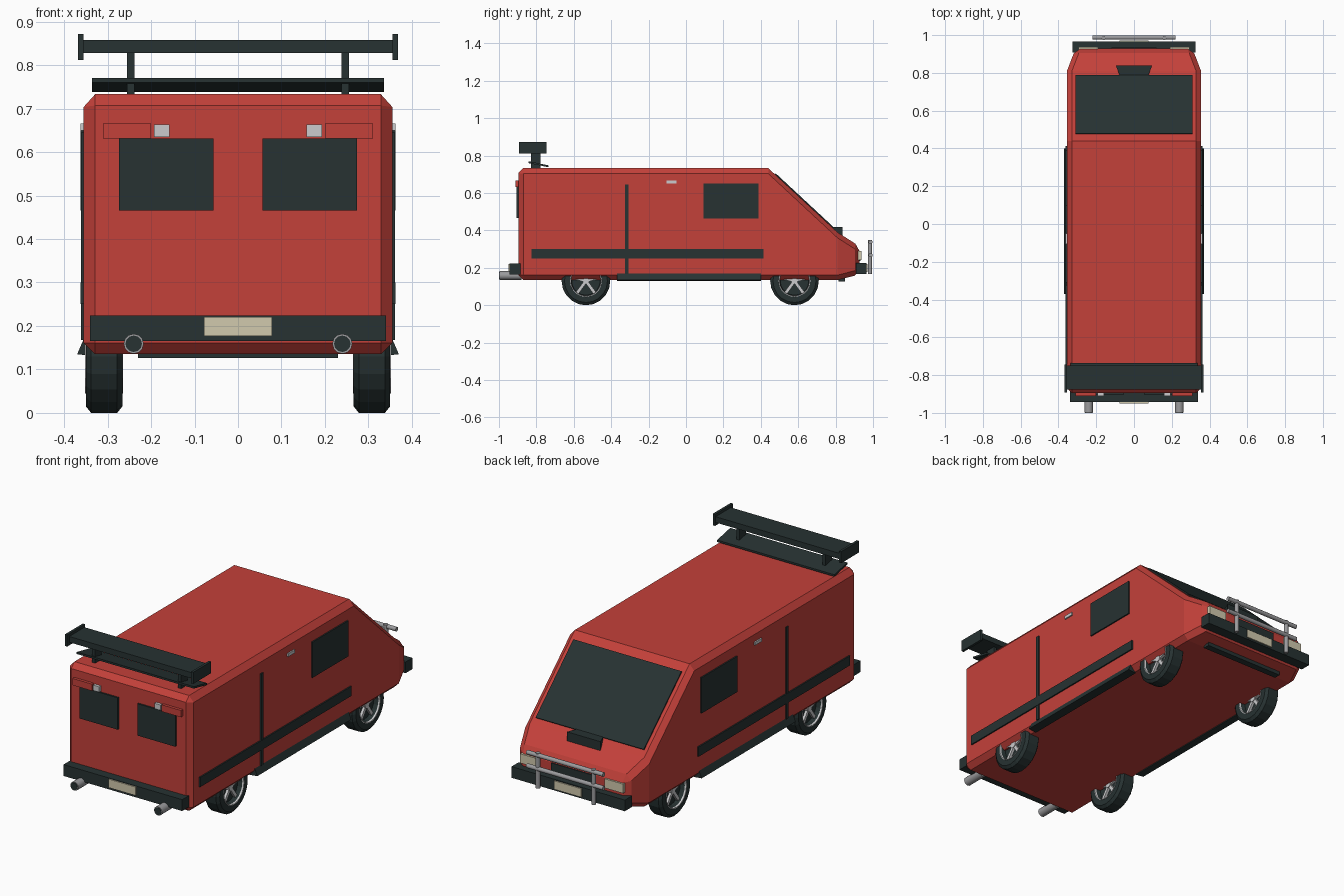
import bpy, bmesh, math
from mathutils import Vector, Matrix

if "Cube" in bpy.data.objects:
    bpy.data.objects.remove(bpy.data.objects["Cube"])


def material(name, rgb):
    m = bpy.data.materials.new(name)
    m.diffuse_color = (*rgb, 1)
    m.use_nodes = True
    m.node_tree.nodes["Principled BSDF"].inputs["Base Color"].default_value = m.diffuse_color
    return m


RED = material("red paint", (0.55, 0.052, 0.042))
DARK = material("dark trim", (0.02, 0.032, 0.032))
SILVER = material("light silver", (0.6, 0.6, 0.61))
STEEL = material("steel tube", (0.33, 0.33, 0.34))
CREAM = material("cream", (0.64, 0.59, 0.42))


def make(name, bm, mat):
    bmesh.ops.recalc_face_normals(bm, faces=bm.faces)
    me = bpy.data.meshes.new(name)
    bm.to_mesh(me)
    bm.free()
    me.materials.append(mat)
    ob = bpy.data.objects.new(name, me)
    bpy.context.collection.objects.link(ob)
    return ob


def box(name, x, y, z, mat):
    """Box from (min, max) ranges."""
    bm = bmesh.new()
    size = [r[1] - r[0] for r in (x, y, z)]
    mid = [(r[1] + r[0]) / 2 for r in (x, y, z)]
    bmesh.ops.create_cube(bm, size=1, matrix=Matrix.Translation(mid) @ Matrix.Diagonal((*size, 1)))
    return make(name, bm, mat)


def loft(name, sections, mat):
    """Skin equal-length closed loops and cap both ends."""
    bm = bmesh.new()
    loops = [[bm.verts.new(p) for p in s] for s in sections]
    n = len(loops[0])
    for a, b in zip(loops, loops[1:]):
        for i in range(n):
            bm.faces.new((a[i], a[(i + 1) % n], b[(i + 1) % n], b[i]))
    bm.faces.new(loops[0])
    bm.faces.new(loops[-1])
    return make(name, bm, mat)


def extrude_x(name, x, yz, mat):
    return loft(name, [[(v, y, z) for y, z in yz] for v in x], mat)


def tube(name, a, b, r, mat, sides=12):
    a, b = Vector(a), Vector(b)
    bm = bmesh.new()
    rot = (b - a).to_track_quat('Z', 'Y').to_matrix().to_4x4()
    bmesh.ops.create_cone(bm, cap_ends=True, segments=sides, radius1=r, radius2=r,
                          depth=(b - a).length, matrix=Matrix.Translation((a + b) / 2) @ rot)
    ob = make(name, bm, mat)
    for p in ob.data.polygons:
        p.use_smooth = len(p.vertices) == 4
    return ob


def lathe_x(name, profile, centre, mat, sides=20):
    """Spin (x, radius) points round an axis along x; radius 0 closes the ends."""
    bm = bmesh.new()
    vs = [bm.verts.new((x, 0, r)) for x, r in profile]
    es = [bm.edges.new(e) for e in zip(vs, vs[1:])]
    bmesh.ops.spin(bm, geom=vs + es, axis=(1, 0, 0), cent=(0, 0, 0),
                   angle=math.tau, steps=sides, use_duplicate=False)
    bmesh.ops.remove_doubles(bm, verts=bm.verts, dist=1e-5)
    bmesh.ops.translate(bm, verts=bm.verts, vec=centre)
    return make(name, bm, mat)


# Body shell: stations (y, half width, bottom, top) from tail to nose
stations = [(-0.896, 0.355, 0.135, 0.733), (0.44, 0.355, 0.135, 0.733),
            (0.81, 0.355, 0.135, 0.39), (0.928, 0.31, 0.165, 0.315)]
body = loft("body", [[(-w, y, b), (w, y, b), (w, y, t), (-w, y, t)]
                     for y, w, b, t in stations], RED)
bev = body.modifiers.new("chamfer", 'BEVEL')
bev.width = 0.026
bev.segments = 1
bev.limit_method = 'ANGLE'
bev.angle_limit = math.radians(50)

# Windscreen plate on the sloping front
loft("windscreen", [[(s * 0.31, 0.472, 0.695), (s * 0.31, 0.781, 0.408),
                     (s * 0.31, 0.789, 0.418), (s * 0.31, 0.480, 0.705)] for s in (-1, 1)], DARK)

# Bonnet scoop, wider toward the nose
loft("bonnet_scoop", [[(-w, y, b), (w, y, b), (w, y, t), (-w, y, t)]
                      for y, w, b, t in ((0.785, 0.075, 0.40, 0.419), (0.838, 0.096, 0.37, 0.419))], DARK)

# Bumpers and number plates
box("rear_bumper", (-0.34, 0.34), (-0.943, -0.885), (0.165, 0.224), DARK)
box("front_bumper", (-0.325, 0.325), (0.908, 0.965), (0.168, 0.226), DARK)
box("rear_plate", (-0.078, 0.078), (-0.949, -0.942), (0.177, 0.221), CREAM)
box("front_plate", (-0.078, 0.078), (0.964, 0.971), (0.177, 0.221), CREAM)

# Nose details
box("grille", (-0.12, 0.12), (0.915, 0.934), (0.238, 0.288), DARK)
box("chin_strip", (-0.23, 0.23), (0.815, 0.85), (0.126, 0.155), DARK)

# Bull bar
for z in (0.338, 0.268):
    tube("bull_bar_rail", (-0.22, 0.987, z), (0.22, 0.987, z), 0.011, STEEL)

# Spoiler: lower lip and upper wing
extrude_x("spoiler_lip", (-0.336, 0.336),
          [(-0.842, 0.760), (-0.735, 0.738), (-0.735, 0.748), (-0.842, 0.770)], DARK)
box("spoiler_wing", (-0.358, 0.358), (-0.875, -0.75), (0.828, 0.858), DARK)

# Parts repeated on both sides
for s in (-1, 1):
    def side(a, b):
        return tuple(sorted((s * a, s * b)))

    box("headlight", side(0.19, 0.295), (0.915, 0.937), (0.242, 0.29), CREAM)
    tube("bull_bar_post", (s * 0.16, 0.984, 0.168), (s * 0.16, 0.984, 0.35), 0.011, STEEL)
    box("spoiler_strut", side(0.238, 0.255), (-0.83, -0.778), (0.72, 0.835), DARK)
    box("spoiler_end_plate", side(0.355, 0.368), (-0.892, -0.745), (0.812, 0.872), DARK)

    # Rear windows and lamps
    box("rear_window", side(0.056, 0.274), (-0.905, -0.89), (0.466, 0.631), DARK)
    box("tail_lamp", side(0.20, 0.311), (-0.911, -0.89), (0.631, 0.666), RED)
    box("reversing_lamp", side(0.158, 0.193), (-0.911, -0.89), (0.635, 0.663), SILVER)

    # Side windows, stripe, door gap, handle
    box("side_window", side(0.35, 0.362), (0.094, 0.388), (0.465, 0.65), DARK)
    box("side_stripe", side(0.35, 0.362), (-0.826, 0.414), (0.25, 0.30), DARK)
    box("door_gap", side(0.35, 0.361), (-0.325, -0.308), (0.168, 0.645), DARK)
    box("door_handle", side(0.35, 0.362), (-0.105, -0.05), (0.65, 0.666), SILVER)

    # Flared sill
    loft("sill", [[(s * 0.325, y, 0.13), (s * 0.37, y, 0.135), (s * 0.354, y, 0.172),
                   (s * 0.325, y, 0.172)] for y in (-0.37, 0.40)], DARK)

    # Exhaust pipe with rim and dark bore
    tube("exhaust", (s * 0.24, -0.998, 0.159), (s * 0.24, -0.88, 0.159), 0.023, STEEL)
    tube("exhaust_bore", (s * 0.24, -1.0, 0.159), (s * 0.24, -0.99, 0.159), 0.019, DARK)

    for y in (-0.535, 0.58):
        # Tyre with chamfered shoulders and a dish on both faces
        c = (s * 0.308, y, 0.13)
        lathe_x("tyre", [(-0.012, 0), (-0.012, 0.076), (-0.042, 0.083), (-0.042, 0.115),
                         (-0.03, 0.13), (0.03, 0.13), (0.042, 0.115), (0.042, 0.083),
                         (0.012, 0.076), (0.012, 0)], c, DARK)
        for f in (-1, 1):
            # Thin bright rim ring
            lathe_x("rim_ring", [(f * 0.036, 0.079), (f * 0.044, 0.081),
                                 (f * 0.044, 0.085), (f * 0.036, 0.086)], c, SILVER)
        # Five spokes and hub
        bm = bmesh.new()
        for k in range(5):
            m = (Matrix.Translation(c) @ Matrix.Rotation(k * math.tau / 5, 4, 'X')
                 @ Matrix.Translation((0, 0, 0.041)) @ Matrix.Diagonal((0.05, 0.017, 0.08, 1)))
            bmesh.ops.create_cube(bm, size=1, matrix=m)
        make("wheel_spokes", bm, SILVER)
        tube("wheel_hub", (c[0] - 0.028, y, 0.13), (c[0] + 0.028, y, 0.13), 0.017, SILVER)
